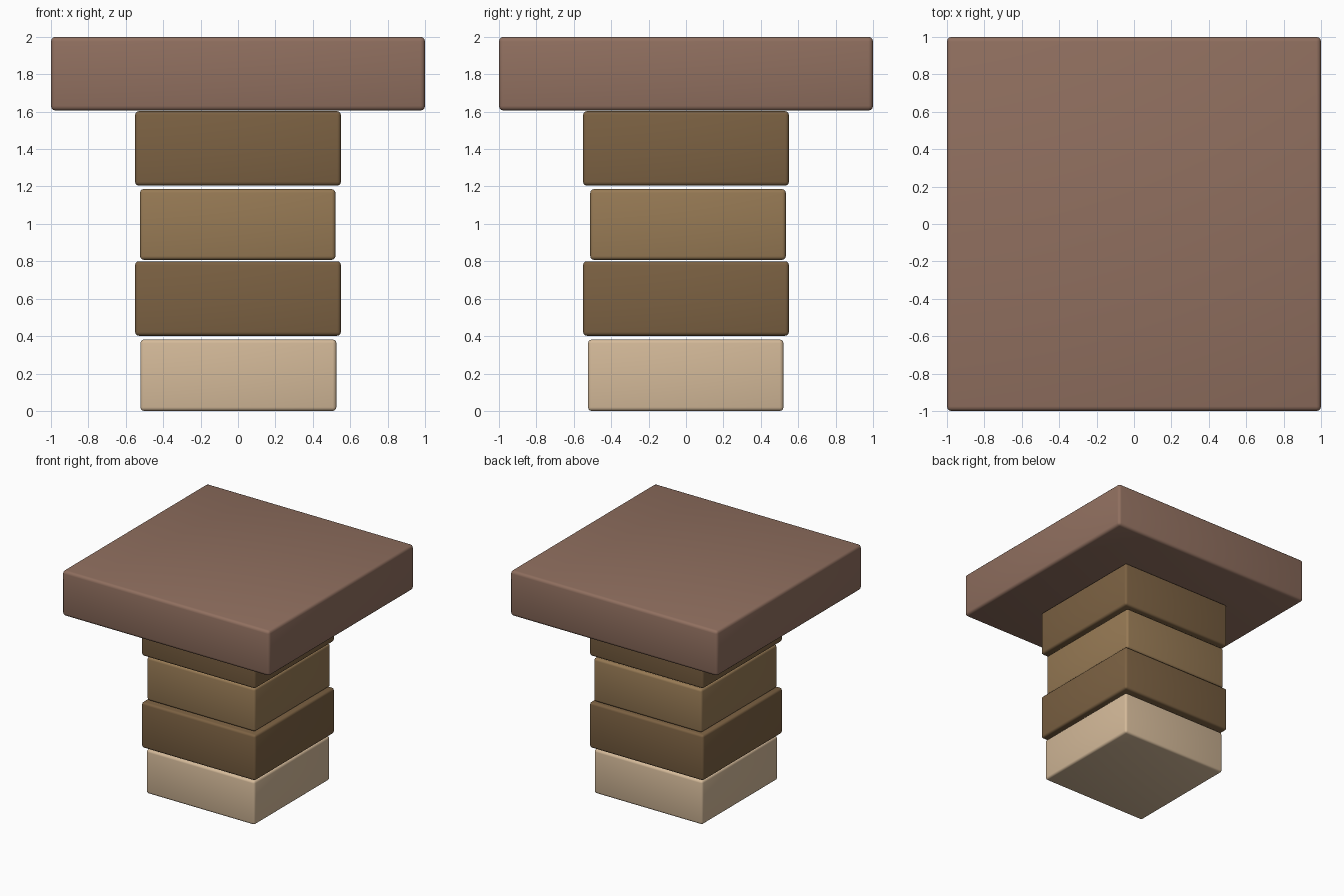
import bpy

if "Cube" in bpy.data.objects:
    bpy.data.objects.remove(bpy.data.objects["Cube"])


def material(name, color):
    m = bpy.data.materials.new(name)
    m.diffuse_color = (*color, 1)
    m.use_nodes = True
    m.node_tree.nodes["Principled BSDF"].inputs["Base Color"].default_value = m.diffuse_color
    return m


def block(name, x, y, z, mat, bevel=0.02):
    """Bevelled box given its (min, max) range on each axis."""
    ranges = (x, y, z)
    bpy.ops.mesh.primitive_cube_add(size=1, location=[(a + b) / 2 for a, b in ranges])
    ob = bpy.context.object
    ob.name = name
    ob.scale = [b - a for a, b in ranges]
    bpy.ops.object.transform_apply(location=False, rotation=False, scale=True)
    mod = ob.modifiers.new("rounded_edges", 'BEVEL')
    mod.width = bevel
    mod.segments = 3
    bpy.ops.object.modifier_apply(modifier=mod.name)
    bpy.ops.object.shade_smooth_by_angle()
    ob.data.materials.append(mat)
    return ob


cream = material("cream", (0.66, 0.49, 0.32))
dark_wood = material("dark_wood", (0.20, 0.12, 0.055))
light_wood = material("light_wood", (0.31, 0.195, 0.09))
red_brown = material("red_brown", (0.28, 0.16, 0.115))

# Stacked column
wide = (-0.55, 0.55)
block("base_block", (-0.522, 0.526), (-0.524, 0.521), (0, 0.382), cream)
block("lower_wide_block", wide, wide, (0.402, 0.80), dark_wood)
block("middle_block", (-0.524, 0.521), (-0.512, 0.534), (0.808, 1.186), light_wood)
block("upper_wide_block", wide, wide, (1.205, 1.603), dark_wood)

# Square top
block("top_slab", (-1, 1), (-1, 1), (1.606, 2), red_brown, 0.025)
